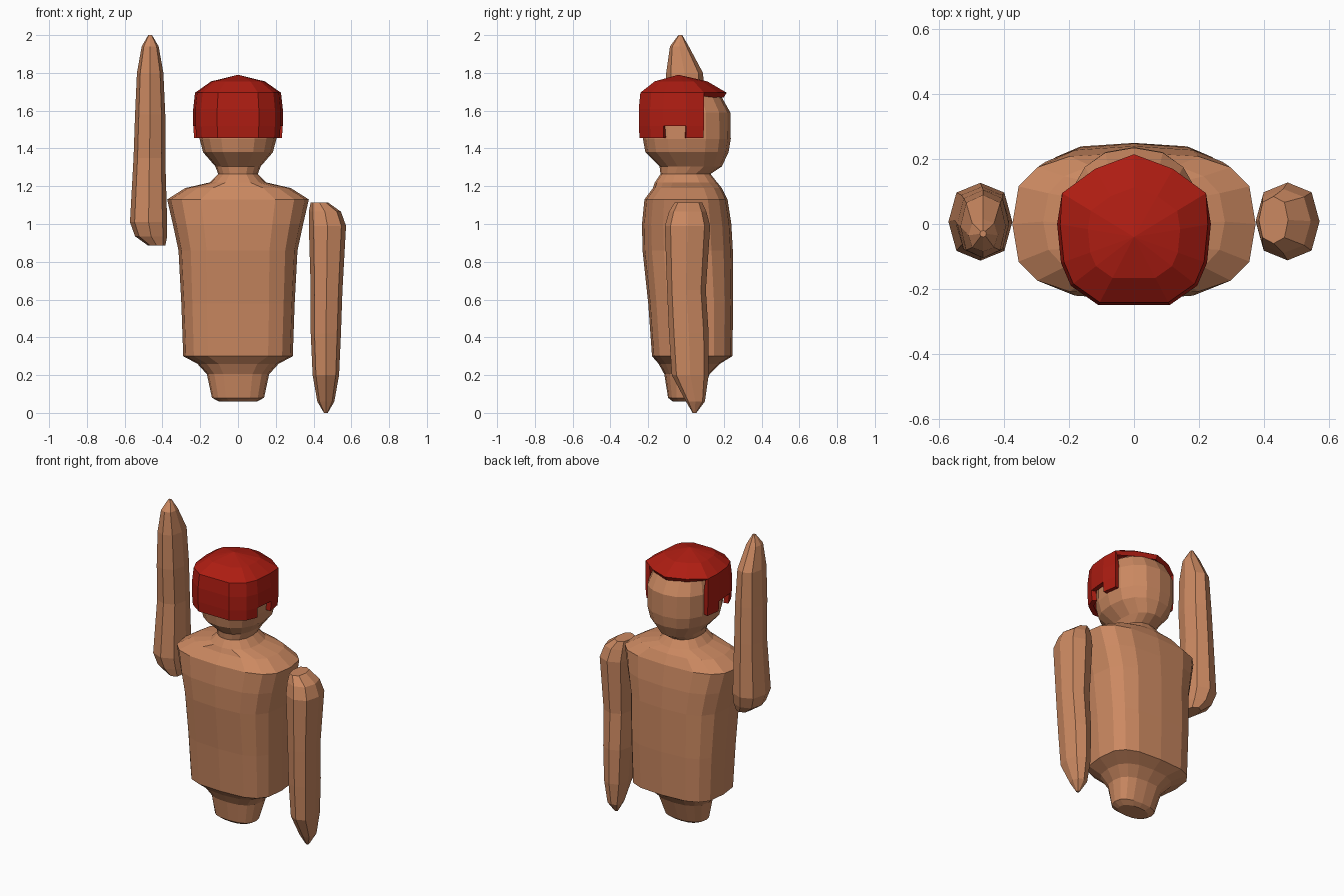
import bpy
from math import cos, sin, pi, copysign

if "Cube" in bpy.data.objects:
    bpy.data.objects.remove(bpy.data.objects["Cube"])


def material(name, color):
    m = bpy.data.materials.new(name)
    m.diffuse_color = color
    m.use_nodes = True
    m.node_tree.nodes["Principled BSDF"].inputs["Base Color"].default_value = m.diffuse_color
    return m


SKIN = material("tan", (0.60, 0.25, 0.12, 1))
RED = material("dark red", (0.42, 0.012, 0.006, 1))


def make(name, verts, faces, mat):
    me = bpy.data.meshes.new(name)
    me.from_pydata(verts, [], faces)
    me.materials.append(mat)
    ob = bpy.data.objects.new(name, me)
    bpy.context.collection.objects.link(ob)
    return ob


def ring(z, x0, x1, y0, y1, n, sides):
    """Superellipse cross-section inside the given bounds."""
    pts = []
    for i in range(sides):
        a = 2 * pi * i / sides
        c, s = cos(a), sin(a)
        px = copysign(abs(c) ** (2 / n), c) if abs(c) > 1e-6 else 0
        py = copysign(abs(s) ** (2 / n), s) if abs(s) > 1e-6 else 0
        pts.append(((x0 + x1) / 2 + px * (x1 - x0) / 2,
                    (y0 + y1) / 2 + py * (y1 - y0) / 2, z))
    return pts


def loft_faces(rows, n):
    return [(r * n + i, r * n + (i + 1) % n, (r + 1) * n + (i + 1) % n, (r + 1) * n + i)
            for r in range(rows - 1) for i in range(n)]


def loft(name, rings, sides, mat):
    verts = [p for r in rings for p in ring(*r, sides)]
    faces = loft_faces(len(rings), sides)
    faces.append(tuple(reversed(range(sides))))
    faces.append(tuple(range(len(verts) - sides, len(verts))))
    return make(name, verts, faces, mat)


# Body: hip peg, torso, neck and head in one loft (z, half width, y min, y max, squareness)
body = [
    (0.06, 0.10, -0.07, 0.05, 2.3), (0.08, 0.138, -0.095, 0.075, 2.5),
    (0.205, 0.165, -0.115, 0.125, 2.5), (0.26, 0.215, -0.145, 0.18, 2.6),
    (0.30, 0.29, -0.18, 0.245, 3.2), (0.58, 0.30, -0.20, 0.25, 3.2),
    (0.86, 0.315, -0.23, 0.248, 3), (1.0, 0.345, -0.233, 0.24, 3),
    (1.13, 0.375, -0.22, 0.22, 3), (1.19, 0.28, -0.175, 0.19, 2.6),
    (1.22, 0.15, -0.165, 0.165, 2.3), (1.265, 0.105, -0.135, 0.13, 2.2),
    (1.305, 0.12, -0.14, 0.19, 2.2), (1.38, 0.185, -0.215, 0.225, 2.3),
    (1.45, 0.203, -0.228, 0.237, 2.3), (1.59, 0.205, -0.22, 0.235, 2.3),
    (1.67, 0.18, -0.19, 0.19, 2.3), (1.73, 0.10, -0.13, 0.09, 2.2),
]
loft("body", [(z, -w, w, a, b, n) for z, w, a, b, n in body], 16, SKIN)

# Arms: one lowered, the other the same shape mirrored and raised
arm = [
    (0.0, 0.455, 0.475, 0.035, 0.055), (0.06, 0.42, 0.51, 0.0, 0.10),
    (0.20, 0.395, 0.535, -0.075, 0.12), (0.42, 0.385, 0.545, -0.09, 0.12),
    (0.65, 0.385, 0.553, -0.10, 0.105), (0.99, 0.375, 0.572, -0.112, 0.128),
    (1.065, 0.375, 0.545, -0.09, 0.108), (1.115, 0.385, 0.475, -0.06, 0.085),
]
loft("lowered_arm", [r + (2.4,) for r in arm], 8, SKIN)
loft("raised_arm", [(2 - z, -b, -a, 0.015 - d, 0.015 - c, 2.4)
                    for z, a, b, c, d in reversed(arm)], 8, SKIN)

# Hair: cap outline (right half, back to brow), rings stacked to a crown
half = [(0, -0.25), (0.11, -0.25), (0.195, -0.19), (0.225, -0.12),
        (0.237, 0.0), (0.222, 0.095), (0.12, 0.17), (0, 0.215)]
outline = half + [(-x, y) for x, y in reversed(half[1:-1])]
N = len(outline)
last = len(half) - 1
verts = []
for z, s in ((1.455, 0.98), (1.52, 1), (1.61, 1), (1.695, 0.96), (1.755, 0.6)):
    for x, y in outline:
        k = 1 if (z == 1.695 and y > 0.05) else s
        verts.append((x * k, -0.04 + (y + 0.04) * k, z))
verts.append((0, -0.04, 1.79))


def keep(row, col):
    c = min(col, N - 1 - col)      # segment counted from the back
    if row == 0:
        return c in (0, 1, 2, 4)   # notch over each ear
    return c <= 4 if row < 3 else True


faces = [f for k, f in enumerate(loft_faces(5, N)) if keep(k // N, k % N)]
faces += [(4 * N + i, 4 * N + (i + 1) % N, 5 * N) for i in range(N)]
hair = make("hair", verts, faces, RED)
shell = hair.modifiers.new("thickness", 'SOLIDIFY')
shell.thickness = 0.03
shell.offset = -1
